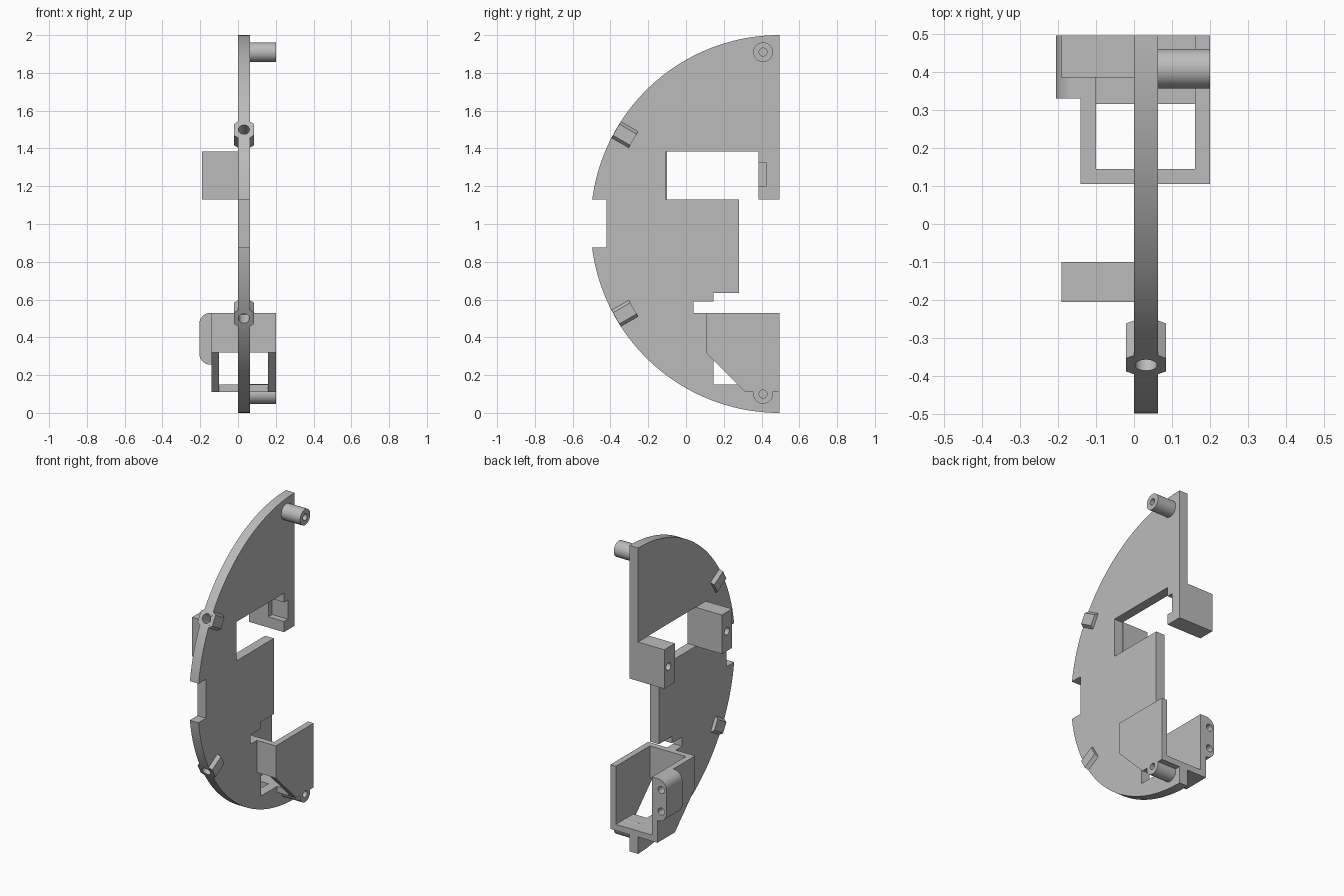
import bpy, bmesh, math
from mathutils import Matrix, Vector

cube = bpy.data.objects.get("Cube")
if cube:
    bpy.data.objects.remove(cube, do_unlink=True)

grey = bpy.data.materials.new("plain grey")
grey.use_nodes = True
grey.diffuse_color = (0.5, 0.5, 0.5, 1)
grey.node_tree.nodes["Principled BSDF"].inputs["Base Color"].default_value = (0.5, 0.5, 0.5, 1)

CENTRE = Vector((0, 0.495, 1))  # centre of the round rim
BACK = 0.495
THICK = 0.063


def prism(name, points, start, end, frame=Matrix.Identity(4)):
    """Extrude a closed (y, z) outline along x, then place it by a frame."""
    bm = bmesh.new()
    face = bm.faces.new([bm.verts.new((start, y, z)) for y, z in points])
    out = bmesh.ops.extrude_face_region(bm, geom=[face])
    moved = [v for v in out["geom"] if isinstance(v, bmesh.types.BMVert)]
    bmesh.ops.translate(bm, verts=moved, vec=(end - start, 0, 0))
    bmesh.ops.recalc_face_normals(bm, faces=bm.faces)
    bm.transform(frame)
    mesh = bpy.data.meshes.new(name)
    bm.to_mesh(mesh)
    bm.free()
    mesh.materials.append(grey)
    ob = bpy.data.objects.new(name, mesh)
    bpy.context.collection.objects.link(ob)
    return ob


def box(name, x, y, z):
    return prism(name, [(y[0], z[0]), (y[1], z[0]), (y[1], z[1]), (y[0], z[1])], *x)


def arc(y, z, r, a, b, n):
    return [(y + r * math.cos(math.radians(a + (b - a) * i / n)),
             z + r * math.sin(math.radians(a + (b - a) * i / n))) for i in range(n + 1)]


def rod(name, y, z, r, start, end, frame=Matrix.Identity(4)):
    return prism(name, arc(y, z, r, 0, 360, 32)[:-1], start, end, frame)


def cut(ob, *cutters):
    """Subtract the cutters and discard them."""
    for c in cutters:
        mod = ob.modifiers.new("cut", "BOOLEAN")
        mod.operation, mod.solver, mod.object = "DIFFERENCE", "EXACT", c
        bpy.context.view_layer.objects.active = ob
        bpy.ops.object.modifier_apply(modifier=mod.name)
        bpy.data.objects.remove(c, do_unlink=True)


# Half-round plate with front notch, window and stepped back edge
hi = 180 - math.degrees(math.asin(0.13))
lo = 180 + math.degrees(math.asin(0.125))
outline = arc(BACK, 1, 1, 90, hi, 48)
outline += [(-0.42, 1.13), (-0.42, 0.875)]
outline += arc(BACK, 1, 1, lo, 270, 48)
outline += [(BACK, 0.15), (0.145, 0.15), (0.145, 0.53), (0.04, 0.53), (0.04, 0.59),
            (0.145, 0.59), (0.145, 0.635), (0.28, 0.635), (0.28, 1.13), (-0.105, 1.13),
            (-0.105, 1.385), (0.385, 1.385), (0.385, 1.13), (BACK, 1.13)]
plate = prism("plate", outline, 0, THICK)


def pocket():
    return box("pocket_cutter", (-0.05, 0.1), (0.37, 0.425), (1.2, 1.325))


cut(plate, pocket())

# Mounting blocks either side of the window
for name, y0, y1 in (("front_block", -0.205, -0.1), ("back_block", 0.385, BACK)):
    block = box(name, (-0.19, 0), (y0, y1), (1.13, 1.385))
    hole_y = (y0 + y1) / 2 + (0.012 if y0 > 0 else 0)
    cut(block, rod("hole_cutter", hole_y, 1.26, 0.024, -0.2, -0.08))
    if y0 > 0:
        cut(block, pocket())

# Hollow holder, open at the top and back, with a sloped lower front
holder = prism("holder", [(0.105, 0.53), (BACK, 0.53), (BACK, 0.11), (0.315, 0.11), (0.105, 0.32)],
               -0.14, 0.2)
cut(holder,
    box("inside_cutter", (-0.1, 0.16), (0.145, 0.6), (0.15, 0.6)),
    box("opening_cutter", (-0.1, 0.16), (0.0, 0.315), (0.0, 0.32)))

# Round posts with blind screw holes
for name, z in (("upper_post", 1.91), ("lower_post", 0.1)):
    post = rod(name, 0.408, z, 0.052, THICK - 0.005, 0.2)
    cut(post, rod("screw_cutter", 0.408, z, 0.021, 0.08, 0.25))
cut(holder, rod("screw_cutter", 0.408, 0.1, 0.021, 0.08, 0.25))

# Holder ear: outline in (x, z), extruded along y
to_y = Matrix(((0, 1, 0, 0), (1, 0, 0, 0), (0, 0, 1, 0), (0, 0, 0, 1)))
ear_outline = [(-0.14, 0.255), (-0.14, 0.53)]
ear_outline += arc(-0.145, 0.47, 0.06, 90, 180, 10) + arc(-0.145, 0.315, 0.06, 180, 270, 10)
ear = prism("holder_ear", ear_outline, 0.33, BACK, to_y)
bm = bmesh.new()
bm.from_mesh(ear.data)
bmesh.ops.recalc_face_normals(bm, faces=bm.faces)
bm.to_mesh(ear.data)
bm.free()
for z in (0.463, 0.322):
    bore = rod("ear_cutter", -0.168, z, 0.023, 0.38, 0.55, to_y)
    bore.data.flip_normals()
    cut(ear, bore)

# Rim sockets pointing outward, bored from the rim
half = [(-0.05, 0.031), (-0.034, 0.053), (0.034, 0.053), (0.05, 0.031)]
section = half + [(-y, -z) for y, z in half]
for name, angle in (("upper_socket", 150), ("lower_socket", 210)):
    a = math.radians(angle)
    radial = Vector((0, math.cos(a), math.sin(a)))
    tangent = Vector((0, -math.sin(a), math.cos(a)))
    across = radial.cross(tangent)
    frame = Matrix((radial, tangent, across)).transposed().to_4x4()
    frame.translation = CENTRE + Vector((THICK / 2, 0, 0))
    socket = prism(name, section, 0.893, 0.9985, frame)
    for target in (socket, plate):
        cut(target, rod("bore_cutter", 0, 0, 0.029, 0.91, 1.1, frame))

# Smooth round walls, keep edges crisp
for ob in bpy.context.scene.objects:
    ob.select_set(ob.type == "MESH")
bpy.context.view_layer.objects.active = plate
bpy.ops.object.shade_smooth_by_angle(angle=math.radians(25))
